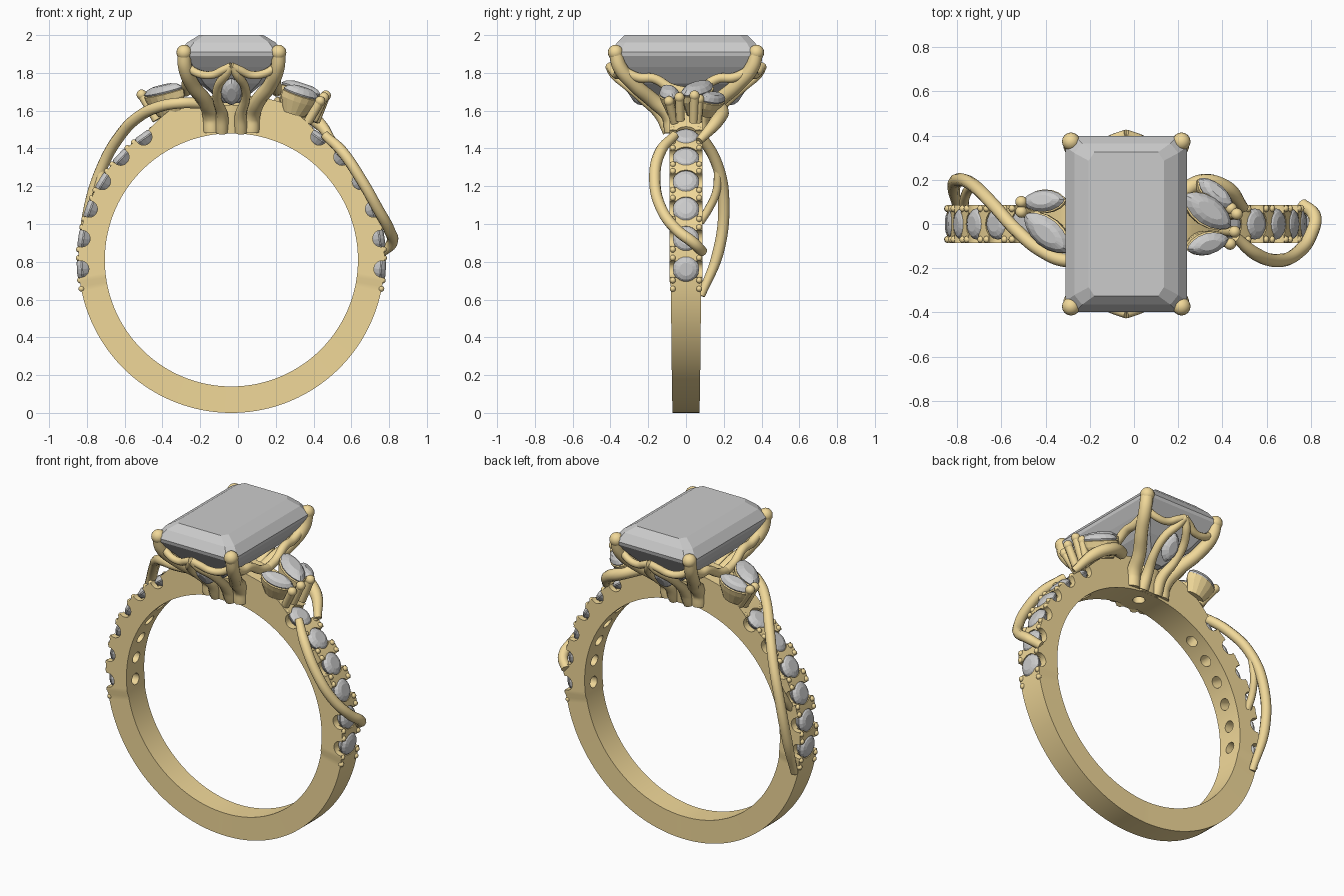
import bpy, bmesh, math
from mathutils import Vector, Matrix

if "Cube" in bpy.data.objects:
    bpy.data.objects.remove(bpy.data.objects["Cube"])

CX, CZ = -0.035, 0.81          # ring centre
gold = bpy.data.materials.new("gold")
gold.diffuse_color = (0.88, 0.69, 0.32, 1)
gold.use_nodes = True
gold.node_tree.nodes["Principled BSDF"].inputs["Base Color"].default_value = gold.diffuse_color


def frame(pos, xdir, normal):
    n = Vector(normal).normalized()
    x = Vector(xdir)
    x = (x - n * n.dot(x)).normalized()
    m = Matrix((x, n.cross(x), n)).transposed().to_4x4()
    m.translation = pos
    return m


def finish(name, bm, metal=False, smooth=None):
    bmesh.ops.recalc_face_normals(bm, faces=bm.faces)
    me = bpy.data.meshes.new(name)
    bm.to_mesh(me)
    bm.free()
    ob = bpy.data.objects.new(name, me)
    bpy.context.collection.objects.link(ob)
    if metal:
        me.materials.append(gold)
    if smooth:
        shade(ob, smooth)
    return ob


def shade(ob, deg):
    bpy.ops.object.select_all(action='DESELECT')
    ob.select_set(True)
    bpy.context.view_layer.objects.active = ob
    bpy.ops.object.shade_smooth_by_angle(angle=math.radians(deg))


def layered(name, outline, layers, mat, metal=False):
    """Stack of scaled outlines (sx, sy, z), capped at both ends."""
    bm = bmesh.new()
    rings = [[bm.verts.new(mat @ Vector((x * sx, y * sy, z))) for x, y in outline]
             for sx, sy, z in layers]
    n = len(outline)
    for a, b in zip(rings, rings[1:]):
        for i in range(n):
            j = (i + 1) % n
            bm.faces.new((a[i], a[j], b[j], b[i]))
    bm.faces.new(rings[0])
    bm.faces.new(rings[-1])
    return finish(name, bm, metal)


def tube(name, pts, radius, taper=None):
    cu = bpy.data.curves.new(name, 'CURVE')
    cu.dimensions = '3D'
    cu.bevel_depth = radius
    cu.bevel_resolution = 3
    cu.resolution_u = 8
    cu.use_fill_caps = True
    sp = cu.splines.new('BEZIER')
    sp.bezier_points.add(len(pts) - 1)
    for i, (bp, p) in enumerate(zip(sp.bezier_points, pts)):
        bp.co = p
        bp.handle_left_type = bp.handle_right_type = 'AUTO'
        bp.radius = taper[i] if taper else 1
    cu.materials.append(gold)
    ob = bpy.data.objects.new(name, cu)
    bpy.context.collection.objects.link(ob)
    return ob


def balls(name, items):
    bm = bmesh.new()
    for p, r in items:
        bmesh.ops.create_uvsphere(bm, u_segments=16, v_segments=10, radius=r,
                                  matrix=Matrix.Translation(p))
    return finish(name, bm, True, 60)


def polar(deg, r, y=0):
    a = math.radians(deg)
    return Vector((CX + r * math.cos(a), y, CZ + r * math.sin(a)))


def radial(deg, r):
    return frame(polar(deg, r), (0, 1, 0), polar(deg, 1) - polar(deg, 0))


# Band: rectangular section, wider in the stone zone, raised at the shoulders
bm = bmesh.new()
rings, N = [], 180
for i in range(N):
    d = -90 + 360 * i / N
    up = abs(((d - 90 + 180) % 360) - 180)          # degrees away from the top
    h = min(1, max(0, (34 - up) / 16))
    ro = 0.81 + 0.065 * h
    w = 0.087 if up < 99 else 0.08 - 0.01 * (up - 99) / 81
    rings.append([bm.verts.new(polar(d, r, y)) for r, y in
                  ((0.67, -w), (ro, -w), (ro, w), (0.67, w))])
for i in range(N):
    a, b = rings[i], rings[(i + 1) % N]
    for k in range(4):
        bm.faces.new((a[k], a[(k + 1) % 4], b[(k + 1) % 4], b[k]))
band = finish("band", bm, True)

# Cutters: stone pockets, drilled holes, side scallops
angles = [-3.5 + 11.6 * i for i in range(6)]
angles += [180 - a for a in angles]
scallop, pocket, hole = bmesh.new(), bmesh.new(), bmesh.new()


def cyl(bm, r, depth, mat, seg=24):
    bmesh.ops.create_cone(bm, cap_ends=True, segments=seg, radius1=r, radius2=r,
                          depth=depth, matrix=mat)


for d in angles:
    cyl(scallop, 0.044, 0.4, frame(polar(d, 0.80), (1, 0, 0), (0, 1, 0)))
    cyl(pocket, 0.066, 0.12, radial(d, 0.83))
    cyl(hole, 0.034, 0.2, radial(d, 0.72))
cyl(hole, 0.035, 0.2, radial(90, 0.68))

# Hub under the centre stone
hub = bmesh.new()
bmesh.ops.create_cone(hub, cap_ends=True, segments=32, radius1=0.11, radius2=0.13,
                      depth=0.15, matrix=Matrix.Translation((CX, 0, 1.555)))
hub = finish("hub", hub, True)
cutters = [finish(n, b) for n, b in (("cut_scallop", scallop), ("cut_pocket", pocket),
                                     ("cut_hole", hole))]
for ob, cs in ((band, cutters), (hub, cutters[2:])):
    for c in cs:
        c.hide_render = True
        m = ob.modifiers.new(c.name, 'BOOLEAN')
        m.object, m.operation, m.solver = c, 'DIFFERENCE', 'EXACT'
        bpy.context.view_layer.objects.active = ob
        bpy.ops.object.modifier_apply(modifier=m.name)
    shade(ob, 30)
for c in cutters:
    bpy.data.objects.remove(c)

# Round shank stones and the bead prongs between them
circle = [(math.cos(t * math.pi / 8), math.sin(t * math.pi / 8)) for t in range(16)]
R = 0.07
for i, d in enumerate(angles):
    layered(f"shank_stone_{i}", circle,
            [(R * .1, R * .1, -.06), (R * .7, R * .7, -.032), (R, R, -.004), (R, R, .003),
             (R * .8, R * .8, .018), (R * .5, R * .5, .026)], radial(d, 0.793))
beads = []
for s in (0, 1):
    for i in range(7):
        for off in (-1.6, 1.6):
            a = -9.3 + 11.6 * i + off
            beads += [(polar(180 - a if s else a, 0.808, y), 0.016) for y in (-.07, .07)]
balls("shank_beads", beads)

# Emerald-cut centre stone
c = 0.88
octagon = [(1, c), (c - .03, 1), (-c + .03, 1), (-1, c), (-1, -c), (-c + .03, -1), (c - .03, -1), (1, -c)]
layered("centre_stone", octagon,
        [(.04, .16, 1.64), (.17, .27, 1.745), (.235, .345, 1.83), (.272, .393, 1.89),
         (.275, .397, 1.91), (.235, .365, 1.96), (.17, .325, 2.0)],
        Matrix.Translation((CX, 0, 0)))

# Claws, petal frames and wavy rails, mirrored about the stone centre
tips = []
for sx in (-1, 1):
    for sy in (-1, 1):
        P = lambda pts: [(CX + sx * x, sy * y, z) for x, y, z in pts]
        tube("claw", P([(.105, .07, 1.49), (.11, .085, 1.57), (.14, .17, 1.65), (.205, .27, 1.735),
                        (.245, .35, 1.83), (.25, .372, 1.91)]), 0.038,
             [1.2, 1.15, 1.05, 1, 1, 1])
        tips += [(Vector(P([(.25, .373, 1.908)])[0]), 0.041)]
        tube("petal_frame", P([(.05, .09, 1.49), (.05, .14, 1.58), (.075, .23, 1.66),
                               (.07, .31, 1.73), (.03, .38, 1.79), (0, .41, 1.835)]), 0.024,
             [1.5, 1.3, 1, 1, 1, .8])
        tube("end_rail", P([(.24, .345, 1.835), (.17, .36, 1.795), (.1, .37, 1.79),
                            (.045, .39, 1.815), (0, .405, 1.835)]), 0.022)
        tube("side_rail", P([(.235, .35, 1.82), (.235, .25, 1.775), (.235, .17, 1.77),
                             (.24, .08, 1.72), (.24, 0, 1.70)]), 0.026)
balls("claw_tips", tips)

# Marquise stones: outline of two arcs
half = [(math.cos(math.pi * i / 8), math.sin(math.pi * i / 8) ** 1.35) for i in range(8)]
marquise = half + [(-x, -y) for x, y in half]


def marquise_stone(name, pos, xdir, normal, L, W, seat=0.0):
    m = frame(pos, xdir, normal)
    layered(name, marquise,
            [(L * .1, W * .1, -.05), (L * .95, W * .95, -.008), (L, W, 0),
             (L * .8, W * .75, .02), (L * .5, W * .45, .03)], m)
    if seat:
        layered(name + "_seat", marquise,
                [(L * .6, W * .65, -seat), (L * .98, W * 1.0, -.045), (L * 1.02, W * 1.08, -.012),
                 (L * .9, W * .9, -.008)], m, True)


for s in (-1, 1):
    marquise_stone("end_marquise", (CX, s * .275, 1.70), (0, s * .6, .6), (0, s * .75, -.5), .085, .055)
marquise_stone("right_marquise_a", (.335, .06, 1.715), (.19, -.13, -.06), (.33, .05, .94), .13, .065, .13)
marquise_stone("right_marquise_b", (.37, .14, 1.665), (.13, -.14, -.05), (.35, .35, .87), .10, .048, .1)
marquise_stone("right_marquise_c", (.335, -.09, 1.695), (.19, .05, -.06), (.33, -.2, .92), .10, .05, .12)
marquise_stone("left_marquise_a", (-.395, -.04, 1.705), (.19, -.16, .05), (-.28, -.1, .95), .13, .065, .13)
marquise_stone("left_marquise_b", (-.41, .105, 1.70), (.19, .01, .05), (-.28, .15, .95), .10, .05, .12)

# Posts holding the outer ends of the marquise stones
posts = [((.465, .045, 1.68), (.41, .04, 1.54)), ((.455, -.035, 1.67), (.40, -.03, 1.55)),
         ((.435, -.09, 1.65), (.37, -.06, 1.54)), ((.44, .07, 1.66), (.40, .06, 1.54)),
         ((-.51, .1, 1.685), (-.42, .07, 1.56)), ((-.51, .055, 1.685), (-.43, .04, 1.55))]
for a, b in posts:
    tube("marquise_post", [a, b], 0.024)
balls("post_tips", [(Vector(a), 0.027) for a, b in posts])

# Twining vines on the shoulders
tube("left_vine", [(-.2, -.15, 1.64), (-.31, -.165, 1.64), (-.42, -.12, 1.62), (-.53, -.03, 1.565),
                   (-.63, .08, 1.46), (-.72, .17, 1.3), (-.785, .2, 1.1), (-.815, .17, .85),
                   (-.80, .08, .62)], 0.03, [1, 1, 1, 1, 1, 1, 1, 1, .7])
tube("left_vine_branch", [(-.72, .17, 1.29), (-.745, .16, 1.17), (-.765, .12, 1.08),
                          (-.77, .075, 1.01)], 0.022)
tube("right_vine", [(.46, -.06, 1.47), (.55, -.135, 1.385), (.655, -.165, 1.23), (.74, -.13, 1.08),
                    (.80, -.05, .97), (.815, .04, .9), (.76, .09, .85)], 0.03,
     [.8, 1, 1, 1, 1, 1, .9])
tube("right_shoulder_leaf", [(.2, .13, 1.64), (.31, .19, 1.6), (.42, .16, 1.54), (.5, .07, 1.44)],
     0.036, [1, 1, 1, .6])
